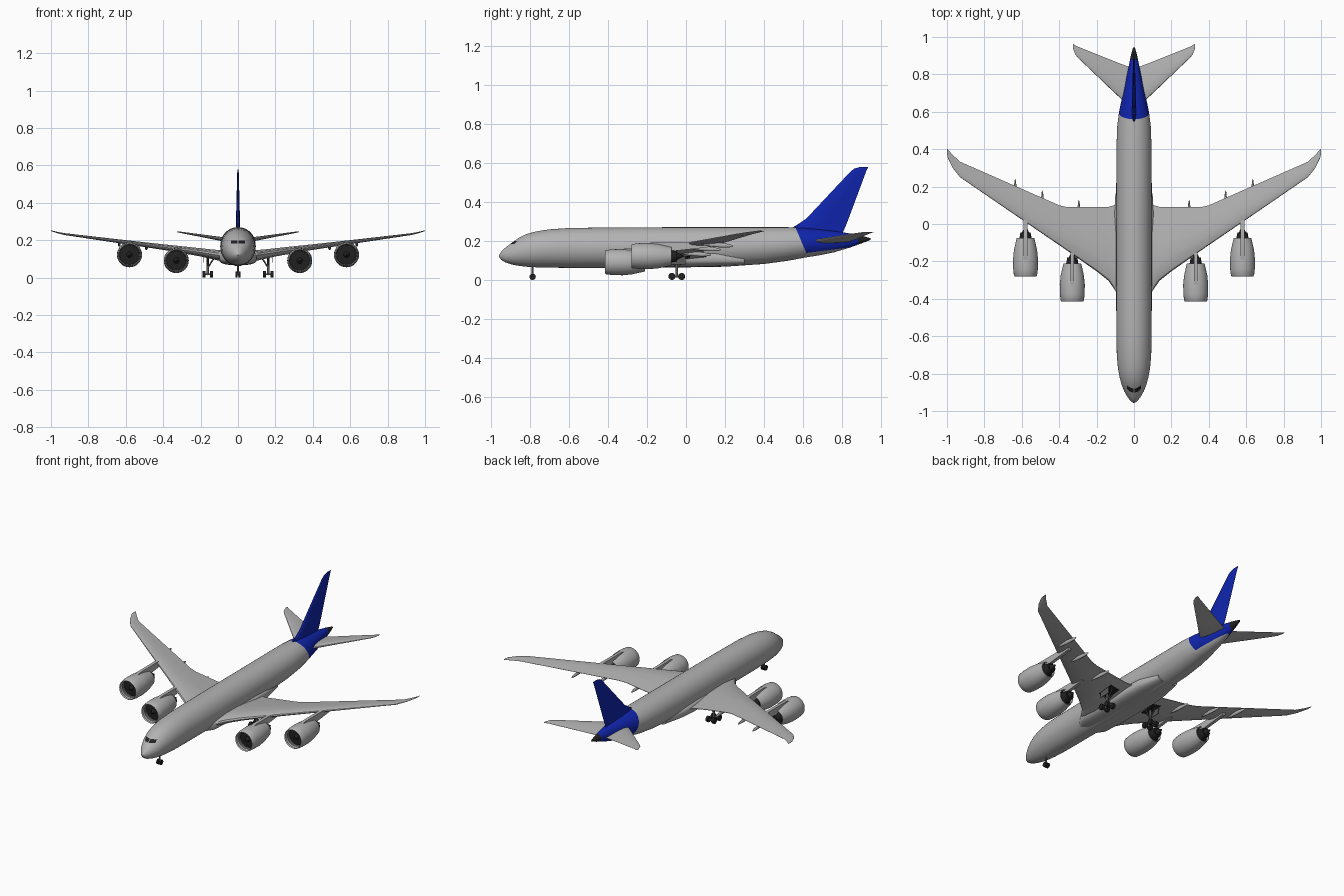
import bpy, bmesh, math
from mathutils import Vector, Matrix

if "Cube" in bpy.data.objects:
    bpy.data.objects.remove(bpy.data.objects["Cube"])


def material(name, r, g, b):
    m = bpy.data.materials.new(name)
    m.diffuse_color = (r, g, b, 1)
    m.use_nodes = True
    m.node_tree.nodes["Principled BSDF"].inputs["Base Color"].default_value = m.diffuse_color
    return m


GREY = material("body_grey", 0.45, 0.45, 0.45)
BLUE = material("tail_blue", 0.005, 0.018, 0.42)
BLACK = material("dark_black", 0.015, 0.015, 0.015)
METAL = material("gear_metal", 0.10, 0.10, 0.10)


def finish(name, bm, mats, mirror=False):
    bmesh.ops.recalc_face_normals(bm, faces=bm.faces)
    me = bpy.data.meshes.new(name)
    bm.to_mesh(me)
    bm.free()
    for m in mats:
        me.materials.append(m)
    ob = bpy.data.objects.new(name, me)
    bpy.context.collection.objects.link(ob)
    if mirror:
        ob.modifiers.new("mirror", 'MIRROR').use_mirror_merge = False
    return ob


def loft(rings, caps=True):
    bm = bmesh.new()
    vs = [[bm.verts.new(p) for p in ring] for ring in rings]
    n = len(vs[0])
    for a, b in zip(vs, vs[1:]):
        for i in range(n):
            j = (i + 1) % n
            bm.faces.new((a[i], a[j], b[j], b[i]))
    if caps:
        bm.faces.new(vs[0])
        bm.faces.new(vs[-1])
    bmesh.ops.recalc_face_normals(bm, faces=bm.faces)
    return bm


def body_ring(y, w, top, bottom, power=1.0, n=40):
    ring = []
    for i in range(n):
        a = 2 * math.pi * i / n
        c, s = math.cos(a), math.sin(a)
        c = math.copysign(abs(c) ** power, c)
        s = math.copysign(abs(s) ** power, s)
        ring.append((w * c, y, (top + bottom) / 2 + (top - bottom) / 2 * s))
    return ring


FOIL = [(0, 0), (.02, .4), (.08, .7), (.25, 1), (.45, .95), (.7, .6), (1, .06)]


def foil_section(lead, trail, thick):
    pts = FOIL + [(t, -h) for t, h in reversed(FOIL[1:])]
    return [(lead + t * (trail - lead), h * thick / 2) for t, h in pts]


def cut(bm, co, no, inside):
    # split the chosen faces along a plane
    faces = [f for f in bm.faces if inside(f.calc_center_median())]
    geom = faces + list({e for f in faces for e in f.edges}) + list({v for f in faces for v in f.verts})
    bmesh.ops.bisect_plane(bm, geom=geom, plane_co=co, plane_no=no, dist=1e-5)


def spun(name, profile, x, y, z, mat, n=32):
    rings = [[(x + r * math.cos(2 * math.pi * i / n), y + d, z + r * math.sin(2 * math.pi * i / n))
              for i in range(n)] for d, r in profile]
    return finish(name, loft(rings, False), [mat], True)


def tube(bm, p, q, r, n=20):
    p, q = Vector(p), Vector(q)
    rot = (q - p).to_track_quat('Z', 'Y').to_matrix().to_4x4()
    bmesh.ops.create_cone(bm, cap_ends=True, segments=n, radius1=r, radius2=r, depth=(q - p).length,
                          matrix=Matrix.Translation((p + q) / 2) @ rot)


# fuselage: y, half width, top, bottom
stations = [(-.957, .004, .126, .118), (-.945, .020, .148, .102), (-.925, .035, .165, .090),
            (-.895, .052, .188, .080), (-.86, .066, .213, .073), (-.82, .077, .234, .068),
            (-.77, .086, .248, .065), (-.70, .092, .259, .063), (-.60, .094, .266, .062),
            (-.45, .095, .268, .062), (-.1, .095, .27, .063), (.2, .095, .27, .068), (.4, .094, .27, .082),
            (.52, .090, .27, .098), (.60, .080, .267, .113), (.68, .063, .26, .126), (.76, .046, .25, .142),
            (.84, .029, .238, .166), (.90, .017, .226, .188), (.945, .005, .214, .205)]
bm = loft([body_ring(*s) for s in stations])
slant, floor = Vector((0, .13, .055)), Vector((0, -.13, 1))
p_slant, p_floor = Vector((0, .56, .27)), Vector((0, .615, .138))
rear = lambda c: c.y > .4
nose = lambda c: c.y < -.8
for co, no in [(p_slant, slant), (p_floor, floor), ((0, .88, 0), (0, 1, 0))]:
    cut(bm, co, no, rear)
for z in (.183, .199):
    cut(bm, (0, 0, z), (0, 0, 1), nose)
for x in (-.037, -.002, .002, .037):
    cut(bm, (x, 0, 0), (1, 0, 0), nose)
for f in bm.faces:
    c = f.calc_center_median()
    if c.y > .88:
        f.material_index = 2
    elif (c - p_slant).dot(slant) > 0 and (c - p_floor).dot(floor) > 0:
        f.material_index = 1
    elif c.y < -.84 and .183 < c.z < .199 and .002 < abs(c.x) < .037:
        f.material_index = 2  # cockpit windows
finish("fuselage", bm, [GREY, BLUE, BLACK])

# belly fairing
belly = [(-.42, .06, .12, .078), (-.36, .098, .15, .068), (-.25, .106, .155, .066),
         (.05, .106, .155, .066), (.15, .1, .15, .069), (.3, .07, .13, .078)]
finish("belly_fairing", loft([body_ring(*s, power=.7) for s in belly]), [GREY])

# wings: x, leading y, trailing y, z, thickness
WING = [(.02, -.40, .13, .115, .06), (.085, -.375, .115, .117, .058), (.108, -.345, .1, .12, .056),
        (.135, -.305, .092, .124, .052), (.2, -.253, .09, .135, .044), (.355, -.144, .09, .157, .033),
        (.40, -.113, .1, .163, .03), (.65, .058, .21, .196, .02), (.93, .25, .333, .233, .01),
        (.97, .30, .37, .242, .007), (.997, .357, .4, .25, .004), (1.0, .38, .402, .251, .002)]


def wing_at(x):
    for a, b in zip(WING, WING[1:]):
        if a[0] <= x <= b[0]:
            t = (x - a[0]) / (b[0] - a[0])
            return [p + t * (q - p) for p, q in zip(a, b)]


bm = loft([[(x, y, z + h) for y, h in foil_section(l, t, th)] for x, l, t, z, th in WING])
under = lambda c: c.x < .36
for x in (.125, .19):
    cut(bm, (x, 0, 0), (1, 0, 0), under)
for y in (-.09, .02):
    cut(bm, (0, y, 0), (0, 1, 0), under)
for f in bm.faces:
    c = f.calc_center_median()
    if f.normal.z < 0 and .125 < c.x < .19 and -.09 < c.y < .02:
        f.material_index = 1  # open wheel bay
finish("wing", bm, [GREY, BLACK], True)

# tailplane
TAIL = [(.01, .62, .835, .195, .026), (.07, .67, .856, .203, .024), (.11, .707, .872, .21, .02),
        (.30, .889, .948, .241, .008), (.315, .908, .956, .243, .006), (.326, .94, .962, .245, .003)]
finish("tailplane", loft([[(x, y, z + h) for y, h in foil_section(l, t, th)]
                          for x, l, t, z, th in TAIL]), [GREY], True)

# fin: z, leading y, trailing y, thickness
FIN = [(.215, .53, .79, .024), (.268, .545, .814, .024), (.282, .568, .82, .023), (.313, .615, .832, .021),
       (.555, .842, .922, .009), (.57, .862, .929, .007), (.578, .89, .932, .004)]
finish("fin", loft([[(h, y, z) for y, h in foil_section(l, t, th)] for z, l, t, th in FIN]), [BLUE])

# engines and pylons
for label, x, y, z in (("inner", .33, -.415, .091), ("outer", .58, -.28, .122)):
    spun(label + "_nacelle", [(.02, .054), (.005, .055), (0, .058), (.006, .062), (.04, .066), (.09, .067),
                              (.14, .062), (.18, .053), (.205, .047), (.205, .044), (.18, .045)], x, y, z, GREY)
    spun(label + "_inlet", [(.006, .0548), (.045, .053)], x, y, z, METAL)
    spun(label + "_fan", [(.045, .054), (.042, .016), (.025, .007), (.018, .0005)], x, y, z, BLACK)
    spun(label + "_exhaust", [(.185, .046), (.185, .036), (.235, .027), (.235, .019), (.27, .002)],
         x, y, z, BLACK)
    _, lead, _, zw, _ = wing_at(x)
    side = [(y + .05, z + .055), (y + .11, z + .072), (lead, zw + .008), (lead + .11, zw),
            (lead + .1, zw - .02), (y + .25, z + .03), (y + .16, z + .02)]
    finish(label + "_pylon", loft([[(x + s, a, b) for a, b in side] for s in (-.01, .01)]), [GREY], True)

# flap track fairings
bm = bmesh.new()
for x, tail in ((.295, .13), (.49, .18), (.635, .242)):
    zw = wing_at(x)[3]
    bmesh.ops.create_uvsphere(bm, u_segments=12, v_segments=10, radius=1,
                              matrix=Matrix.Translation((x, tail - .085, zw - .014)) @
                              Matrix.Rotation(-.08, 4, 'X') @ Matrix.Diagonal((.008, .085, .012, 1)))
finish("flap_fairings", bm, [GREY], True)

# nose gear
bm = bmesh.new()
tube(bm, (.004, -.785, .016), (.014, -.785, .016), .016)
finish("nose_wheels", bm, [BLACK], True)
bm = bmesh.new()
tube(bm, (0, -.785, .014), (0, -.785, .08), .005)
tube(bm, (-.006, -.785, .016), (.006, -.785, .016), .005)
finish("nose_strut", bm, [METAL])

# main gear
bm = bmesh.new()
for y in (-.072, -.022):
    for x in (.142, .182):
        tube(bm, (x - .008, y, .018), (x + .008, y, .018), .018)
finish("main_wheels", bm, [BLACK], True)
bm = bmesh.new()
tube(bm, (.162, -.047, .018), (.162, -.047, .125), .007)
tube(bm, (.162, -.078, .018), (.162, -.016, .018), .006)
for y in (-.072, -.022):
    tube(bm, (.14, y, .018), (.184, y, .018), .005)
tube(bm, (.16, -.047, .055), (.125, -.047, .11), .004)
tube(bm, (.162, -.047, .06), (.162, -.085, .115), .004)
tube(bm, (.162, -.047, .06), (.162, .0, .115), .004)
finish("main_strut", bm, [METAL], True)
bm = bmesh.new()
bmesh.ops.create_cube(bm, size=1, matrix=Matrix.Translation((.186, -.04, .1)) @
                      Matrix.Diagonal((.004, .075, .04, 1)))
finish("main_gear_door", bm, [METAL], True)

# smooth shading with sharp edges kept
bpy.ops.object.select_all(action='SELECT')
bpy.context.view_layer.objects.active = bpy.data.objects["fuselage"]
bpy.ops.object.shade_smooth_by_angle(angle=math.radians(35))
